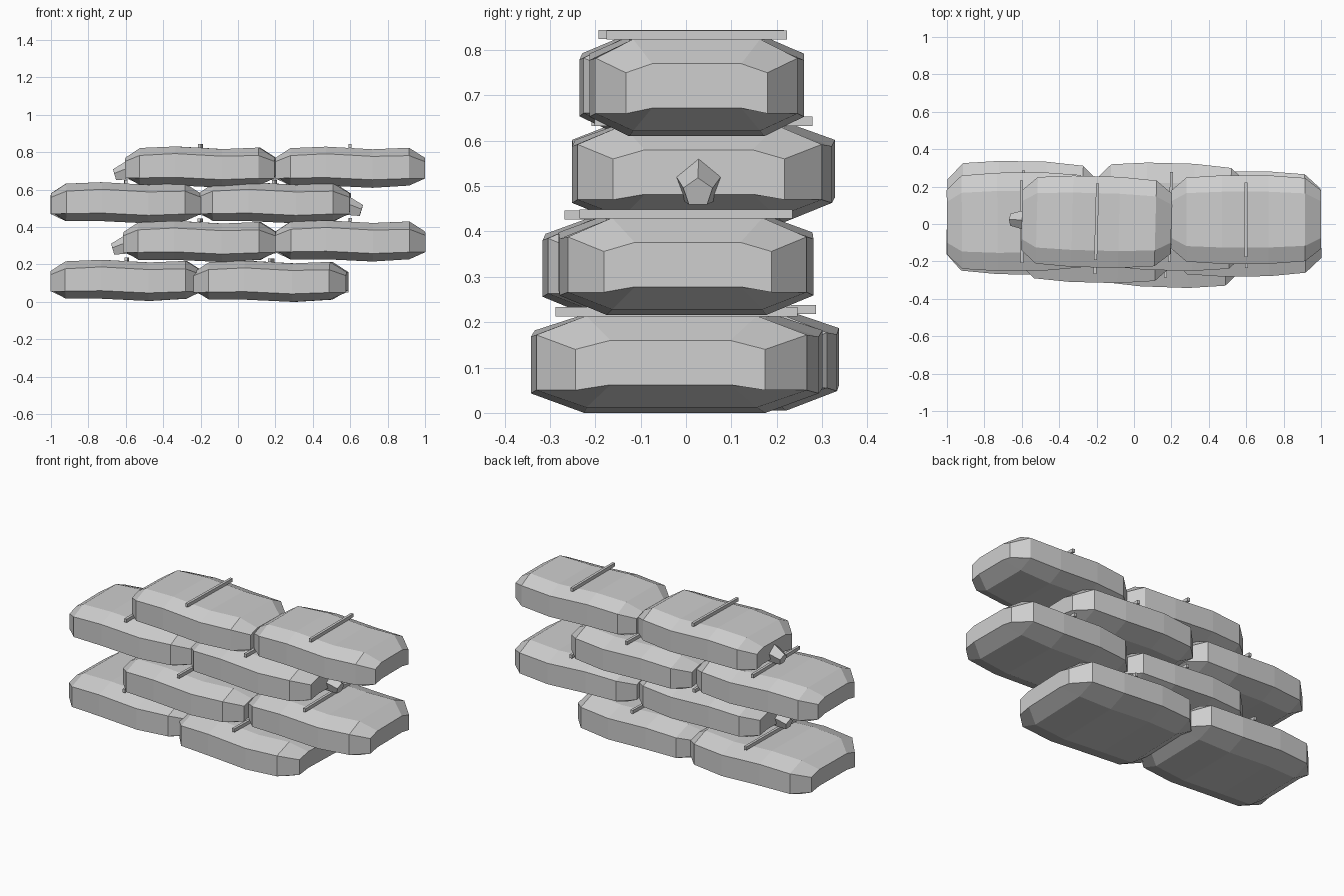
import bpy, bmesh, math
from mathutils import Matrix, Vector

if "Cube" in bpy.data.objects:
    bpy.data.objects.remove(bpy.data.objects["Cube"])


def material(name, rgb):
    m = bpy.data.materials.new(name)
    m.diffuse_color = (*rgb, 1)
    m.use_nodes = True
    m.node_tree.nodes["Principled BSDF"].inputs["Base Color"].default_value = m.diffuse_color
    return m


CLOTH = material("grey_cloth", (0.62, 0.62, 0.62))


def finish(bm, name, mat, matrix):
    bmesh.ops.recalc_face_normals(bm, faces=bm.faces)
    me = bpy.data.meshes.new(name)
    bm.to_mesh(me)
    bm.free()
    me.materials.append(mat)
    ob = bpy.data.objects.new(name, me)
    ob.matrix_world = matrix
    bpy.context.collection.objects.link(ob)
    return ob


# Rings along a bag: x, width factor, top, bottom, upper side, lower side
RINGS = [
    (-0.400, 0.66, 0.160, 0.062, 0.140, 0.050),
    (-0.320, 0.95, 0.212, 0.012, 0.172, 0.052),
    (-0.130, 1.00, 0.220, 0.012, 0.182, 0.055),
    (0.120, 1.00, 0.206, 0.000, 0.168, 0.043),
    (0.315, 0.94, 0.214, 0.012, 0.172, 0.050),
    (0.400, 0.66, 0.160, 0.062, 0.140, 0.050),
]


def sandbag(name, x0, x1, y0, y1, z, yaw):
    bm = bmesh.new()
    half, stretch = (y1 - y0) / 2, (x1 - x0) / 0.8
    rings = []
    for x, w, top, bottom, hi, lo in RINGS:
        h = half * w
        f = h * 0.63
        pts = [(-f, top), (f, top), (h, hi), (h, lo),
               (f, bottom), (-f, bottom), (-h, lo), (-h, hi)]
        rings.append([bm.verts.new((x * stretch, y, pz)) for y, pz in pts])
    for a, b in zip(rings, rings[1:]):
        for i in range(8):
            j = (i + 1) % 8
            bm.faces.new((a[i], a[j], b[j], b[i]))
    bm.faces.new(rings[0])
    bm.faces.new(rings[-1])
    place = (Matrix.Translation(((x0 + x1) / 2, (y0 + y1) / 2, z))
             @ Matrix.Rotation(math.radians(yaw), 4, 'Z'))
    finish(bm, name, CLOTH, place)
    return place, half


def seam(name, place, length):
    # thin strip laid across the top of a bag
    bm = bmesh.new()
    bmesh.ops.create_cube(bm, size=1, matrix=Matrix.Translation((0, 0, 0.223))
                          @ Matrix.Diagonal((0.016, length, 0.02, 1)))
    finish(bm, name, CLOTH, place)


def knot(name, place, side, reach):
    # five-sided tied neck drooping out of one end
    bm = bmesh.new()
    bmesh.ops.create_cone(bm, cap_ends=True, segments=5, radius1=0.056,
                          radius2=0.034, depth=0.085)
    axis = Vector((side, 0, -0.3)).to_track_quat('Z', 'Y').to_matrix().to_4x4()
    finish(bm, name, CLOTH,
           place @ Matrix.Translation((side * (reach + 0.018), 0, 0.078)) @ axis)


# Bags: x range, y range, base height, yaw, knot end (0 = none)
BAGS = [
    (-1.00, -0.19, -0.270, 0.335, 0.005, -1, 0),
    (-0.23, 0.585, -0.338, 0.297, 0.000, -2, 0),
    (-0.61, 0.205, -0.313, 0.252, 0.213, -1.5, -1),
    (0.20, 1.00, -0.280, 0.280, 0.216, 0.5, -1),
    (-1.00, -0.20, -0.250, 0.275, 0.420, 0.5, 1),
    (-0.21, 0.600, -0.248, 0.325, 0.420, -1.5, 1),
    (-0.60, 0.200, -0.232, 0.255, 0.611, -1.5, -1),
    (0.20, 1.00, -0.213, 0.260, 0.610, 0, -1),
]
for n, (x0, x1, y0, y1, z, yaw, side) in enumerate(BAGS, 1):
    place, half = sandbag(f"sandbag_{n}", x0, x1, y0, y1, z, yaw)
    seam(f"seam_{n}", place, half * 1.68)
    if side:
        knot(f"tied_neck_{n}", place, side, (x1 - x0) / 2)
